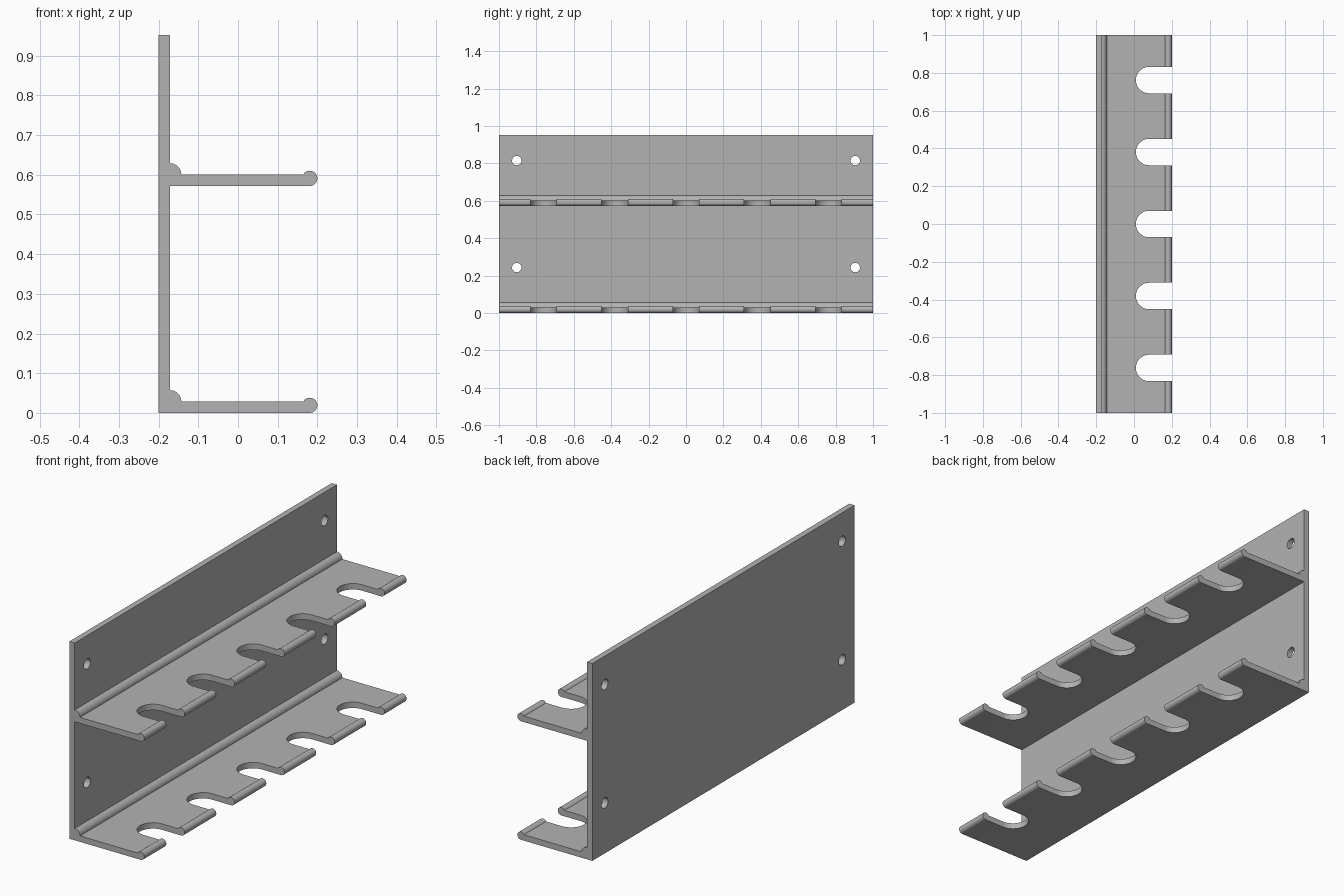
import bpy, bmesh, math
from mathutils import Matrix, Vector

cube = bpy.data.objects.get("Cube")
if cube:
    bpy.data.objects.remove(cube, do_unlink=True)

BACK, EDGE, T = -0.2, 0.2, 0.0286      # back face, front edge, sheet thickness
HEIGHT, LENGTH = 0.952, 2.0
LEVELS = (0.0, 0.572)                  # underside height of each shelf
LIP, BEAD = 0.0191, 0.0286             # radii of the edge lip and the corner bead
SLOT_R, SLOT_X, PITCH = 0.07, 0.08, 0.381

grey = bpy.data.materials.new("plain_grey")
grey.use_nodes = True
colour = (0.45, 0.45, 0.45, 1)
grey.diffuse_color = colour
grey.node_tree.nodes["Principled BSDF"].inputs["Base Color"].default_value = colour


def arc(cx, cz, r, a0, a1, n):
    steps = [a0 + (a1 - a0) * i / n for i in range(n + 1)]
    return [(cx + r * math.cos(a), cz + r * math.sin(a)) for a in steps]


def prism(bm, points, to_3d, depth):
    face = bm.faces.new([bm.verts.new(to_3d(*p)) for p in points])
    out = bmesh.ops.extrude_face_region(bm, geom=[face])
    verts = [g for g in out["geom"] if isinstance(g, bmesh.types.BMVert)]
    bmesh.ops.translate(bm, verts=verts, vec=Vector(depth))


def to_object(bm, name):
    bmesh.ops.recalc_face_normals(bm, faces=bm.faces[:])
    mesh = bpy.data.meshes.new(name)
    bm.to_mesh(mesh)
    bm.free()
    obj = bpy.data.objects.new(name, mesh)
    bpy.context.collection.objects.link(obj)
    mesh.materials.append(grey)
    return obj


# Rack section: wall with two lipped shelves and a bead in each corner
wall = BACK + T
section = [(BACK, 0)]
for z in LEVELS:
    if z:
        section.append((wall, z))
    top_angle = math.asin((T - LIP) / LIP)
    section += arc(EDGE - LIP, z + LIP, LIP, -math.pi / 2, math.pi - top_angle, 20)
    section += arc(wall, z + T, BEAD, 0, math.pi / 2, 10)
section += [(wall, HEIGHT), (BACK, HEIGHT)]
bm = bmesh.new()
prism(bm, section, lambda x, z: (x, -LENGTH / 2, z), (0, LENGTH, 0))
rack = to_object(bm, "wall_rack")

# Cutters: round-ended slots through both shelves, and four screw holes
bm = bmesh.new()
for i in range(-2, 3):
    outline = arc(SLOT_X, i * PITCH, SLOT_R, math.pi / 2, 3 * math.pi / 2, 24)
    outline += [(0.3, i * PITCH - SLOT_R), (0.3, i * PITCH + SLOT_R)]
    prism(bm, outline, lambda x, y: (x, y, -0.1), (0, 0, 0.9))
for y in (-0.905, 0.905):
    for z in (0.243, 0.815):
        place = Matrix.Translation((wall, y, z)) @ Matrix.Rotation(math.pi / 2, 4, "Y")
        bmesh.ops.create_cone(bm, cap_ends=True, segments=24, radius1=0.025,
                              radius2=0.025, depth=0.1, matrix=place)
cutter = to_object(bm, "slot_and_hole_cutter")
cutter.hide_render = True

# Cut the rack, then keep the cutter out of the finished model
cut = rack.modifiers.new("cut", "BOOLEAN")
cut.operation = "DIFFERENCE"
cut.solver = "EXACT"
cut.object = cutter
bpy.ops.object.select_all(action="DESELECT")
bpy.context.view_layer.objects.active = rack
rack.select_set(True)
bpy.ops.object.modifier_apply(modifier="cut")
bpy.data.objects.remove(cutter, do_unlink=True)
bpy.ops.object.shade_smooth_by_angle(angle=math.radians(30))
